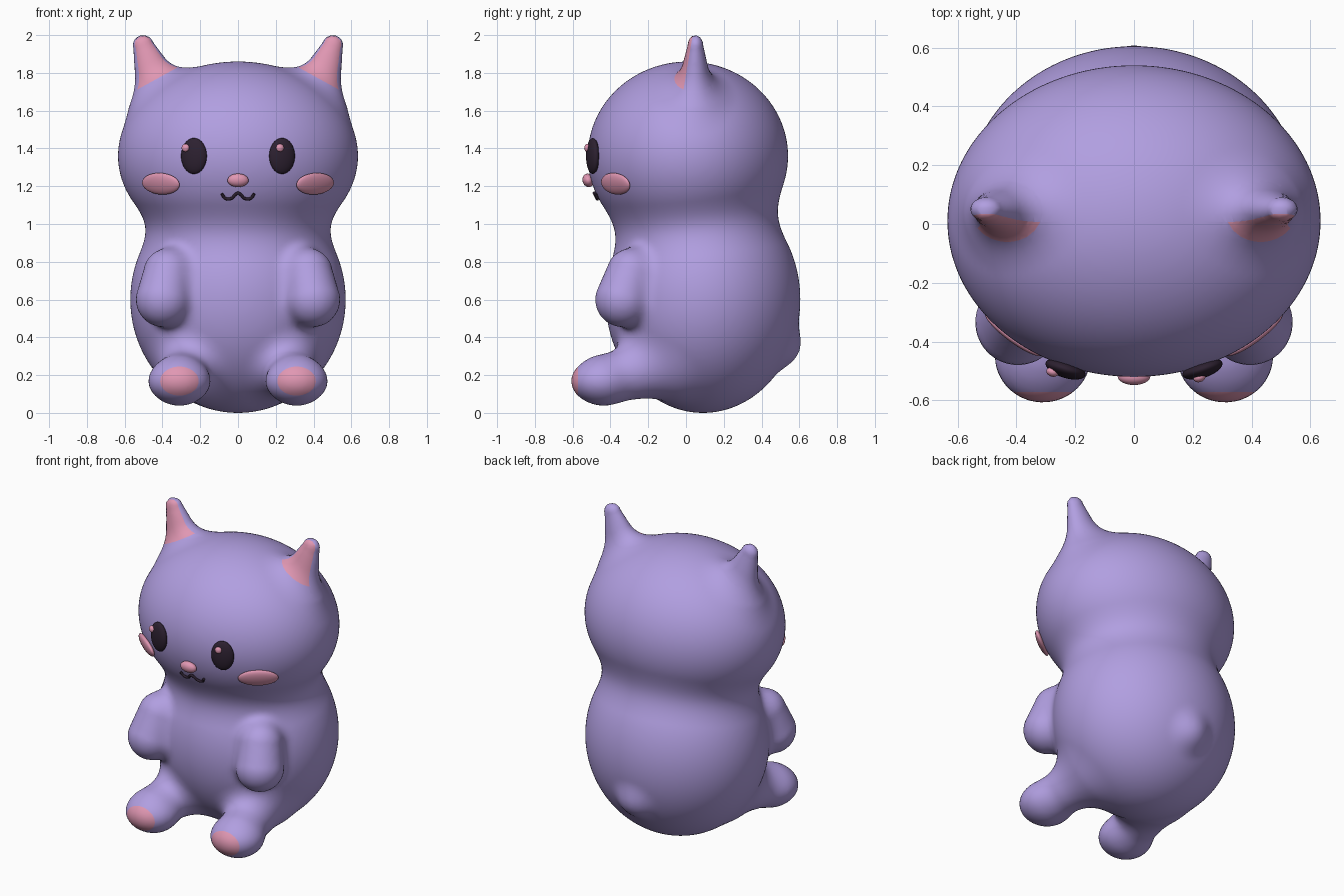
import bpy
import bmesh
from mathutils import Vector, Matrix

cube = bpy.data.objects.get("Cube")
if cube:
    bpy.data.objects.remove(cube, do_unlink=True)


def material(name, r, g, b):
    mat = bpy.data.materials.new(name)
    mat.use_nodes = True
    mat.diffuse_color = (r, g, b, 1)
    for node in mat.node_tree.nodes:
        if node.type == 'BSDF_PRINCIPLED':
            node.inputs["Base Color"].default_value = (r, g, b, 1)
            node.inputs["Roughness"].default_value = 0.6
    return mat


lavender = material("lavender", 0.44, 0.345, 0.75)
pink = material("pink", 0.75, 0.31, 0.45)
dark = material("dark plum", 0.026, 0.015, 0.03)


# Soft body volumes; x is mirrored, so paired parts are given once
class Ellipsoid:
    def __init__(self, centre, radii, blend):
        self.c, self.r, self.blend = Vector(centre), Vector(radii), blend

    def distance(self, p):
        x, y, z = p - self.c
        a, b, c = self.r
        x, y, z = x / a, y / b, z / c
        k0 = (x * x + y * y + z * z) ** 0.5
        k1 = ((x / a) ** 2 + (y / b) ** 2 + (z / c) ** 2) ** 0.5
        return k0 * (k0 - 1) / max(k1, 1e-6)

    def balls(self):
        return [(self.c, self.r)]


class Limb:
    """Tapered rounded limb, optionally flattened front to back."""

    def __init__(self, start, end, r0, r1, blend, flat=1.0):
        self.a, self.b = Vector(start), Vector(end)
        self.r0, self.r1, self.blend, self.flat = r0, r1, blend, flat
        self.axis = self.b - self.a

    def distance(self, p):
        q = p - self.a
        t = min(max(q.dot(self.axis) / self.axis.length_squared, 0), 1)
        q = q - self.axis * t
        q.y /= self.flat
        return (q.length - self.r0 - (self.r1 - self.r0) * t) * self.flat

    def balls(self):
        steps = 8
        for i in range(steps + 1):
            t = i / steps
            r = self.r0 + (self.r1 - self.r0) * t
            yield self.a + self.axis * t, Vector((r, r * self.flat, r))


head = Ellipsoid((0, 0.01, 1.36), (0.635, 0.53, 0.5), 0.18)
volumes = [
    Ellipsoid((0, 0.09, 0.6), (0.57, 0.515, 0.6), 0),                           # torso
    head,
    Limb((0.37, -0.29, 0.74), (0.395, -0.335, 0.6), 0.13, 0.145, 0.07),         # arm
    Limb((0.24, -0.1, 0.26), (0.31, -0.42, 0.18), 0.17, 0.125, 0.11),           # leg
    Ellipsoid((0.31, -0.45, 0.168), (0.163, 0.157, 0.122), 0.05),               # foot
    Limb((0.405, 0.045, 1.68), (0.502, 0.05, 1.945), 0.14, 0.055, 0.12, 0.75),  # ear
    Ellipsoid((0, 0.5, 0.36), (0.1, 0.1, 0.1), 0.08),                           # tail
]


def field(p):
    p = Vector((abs(p.x), p.y, p.z))
    d = volumes[0].distance(p)
    for v in volumes[1:]:
        e = v.distance(p)
        h = max(v.blend - abs(d - e), 0)
        d = min(d, e) - h * h / (4 * v.blend)
    return d


def settle(bm):
    """Move every vertex on to the blended surface."""
    eps = 0.001
    steps = [Vector((eps, 0, 0)), Vector((0, eps, 0)), Vector((0, 0, eps))]
    for vert in bm.verts:
        p = vert.co
        d = field(p)
        grad = Vector([(field(p + s) - d) / eps for s in steps])
        move = grad * (-d / max(grad.length_squared, 0.1))
        if move.length > 0.04:
            move *= 0.04 / move.length
        vert.co = p + move


def add_object(name, bm, mats):
    mesh = bpy.data.meshes.new(name)
    bm.to_mesh(mesh)
    bm.free()
    for m in mats:
        mesh.materials.append(m)
    for poly in mesh.polygons:
        poly.use_smooth = True
    obj = bpy.data.objects.new(name, mesh)
    bpy.context.collection.objects.link(obj)
    return obj


# Body: rough union of balls, fused and then settled
bm = bmesh.new()
for volume in volumes:
    for centre, radii in volume.balls():
        for side in ((1, -1) if centre.x else (1,)):
            place = Vector((centre.x * side, centre.y, centre.z))
            bmesh.ops.create_icosphere(bm, subdivisions=4, radius=1,
                                       matrix=Matrix.LocRotScale(place, None, radii))
body = add_object("body", bm, [lavender, pink])
fuse = body.modifiers.new("fuse", 'REMESH')
fuse.mode = 'VOXEL'
fuse.voxel_size = 0.022
fused = bpy.data.meshes.new_from_object(
    body.evaluated_get(bpy.context.evaluated_depsgraph_get()))
body.modifiers.remove(fuse)

bm = bmesh.new()
bm.from_mesh(fused)
for i in range(4):
    bmesh.ops.smooth_vert(bm, verts=bm.verts, factor=0.5,
                          use_axis_x=True, use_axis_y=True, use_axis_z=True)
    settle(bm)
settle(bm)


# Foot pads and inner ears: cut clean borders, then colour the cut areas
def cut(near, point, normal):
    faces = [f for f in bm.faces if near(f.calc_center_median())]
    edges = {e for f in faces for e in f.edges}
    verts = {v for f in faces for v in f.verts}
    bmesh.ops.bisect_plane(bm, geom=list(verts) + list(edges) + faces, dist=1e-5,
                           plane_co=point, plane_no=normal)


pad_point, pad_normal = Vector((0, -0.572, 0)), Vector((0, -1, 0))
cut(lambda c: c.y < -0.5 and c.z < 0.35, pad_point, pad_normal)

ear_front = Vector((0, 0.01, 1.85)), Vector((0, -1, 0.17))
for side in (1, -1):
    ear_base = Vector((0.5 * side, 0, 1.73)), Vector((0.55 * side, 0, 1))

    def on_ear(c):
        return c.x * side > 0.25 and c.z > 1.68

    for point, normal in (ear_front, ear_base):
        cut(on_ear, point, normal)
    for f in bm.faces:
        c = f.calc_center_median()
        if on_ear(c) and all((c - p).dot(n) > 0 for p, n in (ear_front, ear_base)):
            f.material_index = 1
for f in bm.faces:
    c = f.calc_center_median()
    if c.z < 0.35 and (c - pad_point).dot(pad_normal) > 0:
        f.material_index = 1
    f.smooth = True
bm.to_mesh(body.data)
bm.free()
bpy.data.meshes.remove(fused)


# Face
def on_head(x, z, lift=0.0):
    """Point on the front of the head and its outward normal."""
    c, r = head.c, head.r
    y = c.y - r.y * (1 - (x / r.x) ** 2 - ((z - c.z) / r.z) ** 2) ** 0.5
    n = Vector((x / r.x ** 2, (y - c.y) / r.y ** 2, (z - c.z) / r.z ** 2)).normalized()
    return Vector((x, y, z)) + n * lift, n


def button(name, x, z, radii, mat, lift):
    point, normal = on_head(x, z, lift)
    turn = (-normal).to_track_quat('Y', 'Z')
    face = bmesh.new()
    bmesh.ops.create_uvsphere(face, u_segments=32, v_segments=20, radius=1,
                              matrix=Matrix.LocRotScale(point, turn, Vector(radii)))
    add_object(name, face, [mat])


for label, s in (("left", 1), ("right", -1)):
    button(label + "_eye", 0.23 * s, 1.36, (0.071, 0.03, 0.095), dark, 0.01)
    button(label + "_cheek", 0.405 * s, 1.215, (0.122, 0.024, 0.06), pink, 0.006)
button("left_eye_glint", 0.212, 1.4, (0.021, 0.015, 0.021), pink, 0.037)
button("right_eye_glint", -0.265, 1.4, (0.021, 0.015, 0.021), pink, 0.037)
button("nose", 0, 1.235, (0.056, 0.03, 0.036), pink, 0.015)

# Mouth: a thin double-curved line
half = [(0.085, 1.163), (0.065, 1.139), (0.035, 1.139), (0.015, 1.158)]
path = [(-x, z) for x, z in half] + [(0, 1.167)] + half[::-1]
curve = bpy.data.curves.new("mouth", 'CURVE')
curve.dimensions = '3D'
curve.bevel_depth = 0.008
curve.bevel_resolution = 3
curve.use_fill_caps = True
spline = curve.splines.new('BEZIER')
spline.bezier_points.add(len(path) - 1)
for bp, (x, z) in zip(spline.bezier_points, path):
    bp.co = on_head(x, z, 0.008)[0]
    bp.handle_left_type = bp.handle_right_type = 'AUTO'
curve.materials.append(dark)
line = bpy.data.objects.new("mouth_line", curve)
bpy.context.collection.objects.link(line)
mesh = bpy.data.meshes.new_from_object(
    line.evaluated_get(bpy.context.evaluated_depsgraph_get()))
bpy.data.objects.remove(line, do_unlink=True)
bpy.context.collection.objects.link(bpy.data.objects.new("mouth", mesh))
